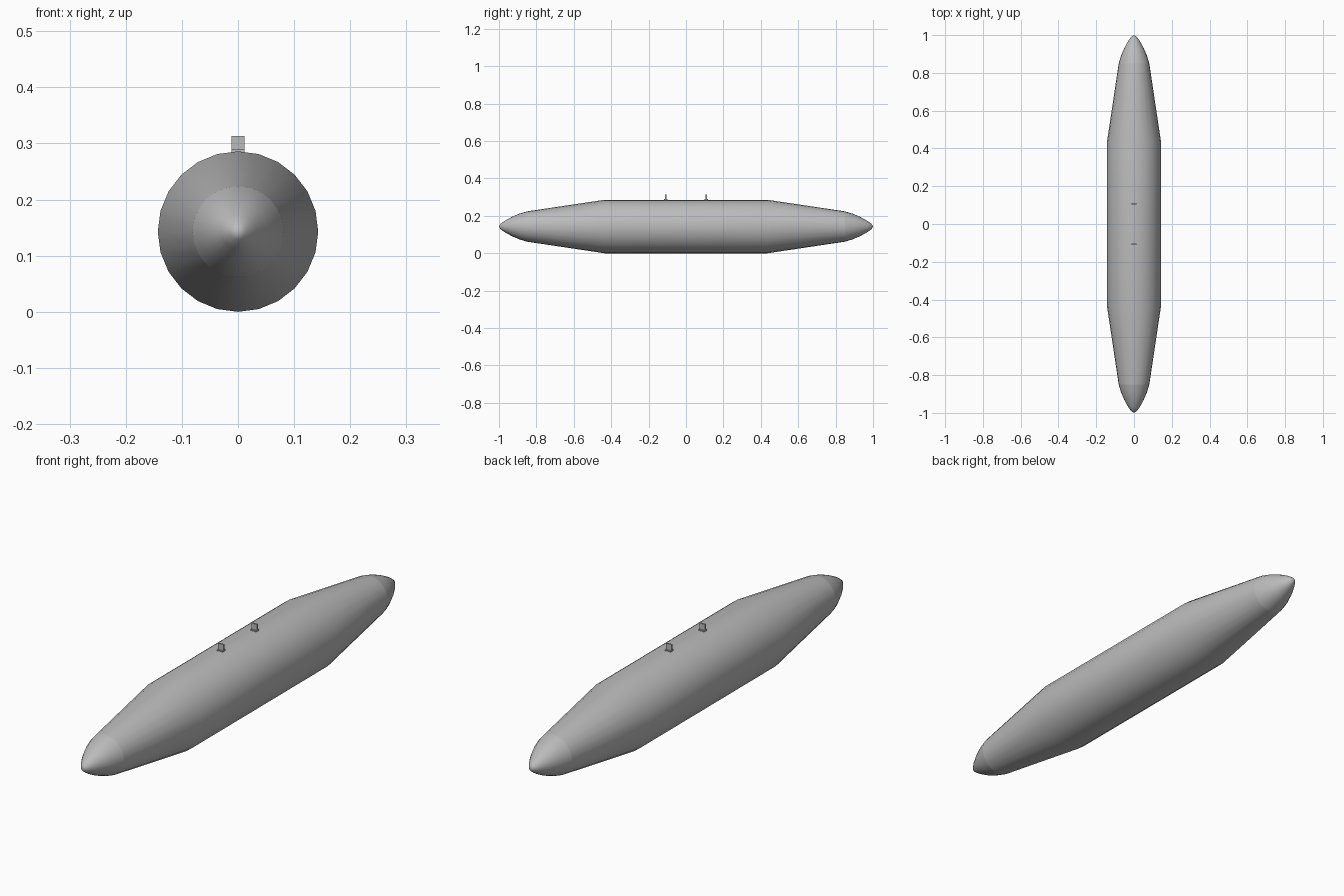
import bpy, bmesh, math
from mathutils import Matrix, Vector

cube = bpy.data.objects.get("Cube")
if cube:
    bpy.data.objects.remove(cube, do_unlink=True)

RADIUS = 0.143
SIDES = 24


def material(name, value):
    mat = bpy.data.materials.new(name)
    mat.use_nodes = True
    color = (value, value, value, 1)
    mat.diffuse_color = color
    mat.node_tree.nodes["Principled BSDF"].inputs["Base Color"].default_value = color
    return mat


grey = material("tank grey", 0.5)


def make_object(name, bm):
    bmesh.ops.recalc_face_normals(bm, faces=bm.faces)
    mesh = bpy.data.meshes.new(name)
    bm.to_mesh(mesh)
    bm.free()
    obj = bpy.data.objects.new(name, mesh)
    bpy.context.collection.objects.link(obj)
    mesh.materials.append(grey)
    return obj


def lathe(name, profile):
    """Revolve (y, radius) points around the long axis of the tank."""
    bm = bmesh.new()
    rings = []
    for y, r in profile:
        if r == 0:
            rings.append([bm.verts.new((0, y, RADIUS))] * SIDES)
            continue
        angles = [math.tau * i / SIDES for i in range(SIDES)]
        rings.append([bm.verts.new((r * math.sin(a), y, RADIUS + r * math.cos(a)))
                      for a in angles])
    for a, b in zip(rings, rings[1:]):
        for i in range(SIDES):
            j = (i + 1) % SIDES
            corners = dict.fromkeys((a[i], a[j], b[j], b[i]))
            bm.faces.new(list(corners))
    for face in bm.faces:
        face.smooth = True
    return make_object(name, bm)


def box(bm, center, size):
    matrix = Matrix.Translation(center) @ Matrix.Diagonal(Vector(size).to_4d())
    bmesh.ops.create_cube(bm, size=1, matrix=matrix)


# Tapered body, open where the end caps join
lathe("tank_body", [(-0.85, 0.081), (-0.435, RADIUS), (0.435, RADIUS), (0.85, 0.081)])

# Rounded end caps
cap = [(0.85, 0.081), (0.89, 0.069), (0.93, 0.052), (0.97, 0.030), (0.992, 0.014), (1, 0)]
lathe("rear_cap", cap)
lathe("front_cap", [(-y, r) for y, r in cap])

# Hanging lugs: thin upright plate on a small foot
for name, y in (("front_lug", -0.108), ("rear_lug", 0.108)):
    bm = bmesh.new()
    box(bm, (0, y, 0.297), (0.024, 0.007, 0.032))
    box(bm, (0, y, 0.284), (0.024, 0.018, 0.010))
    make_object(name, bm)
